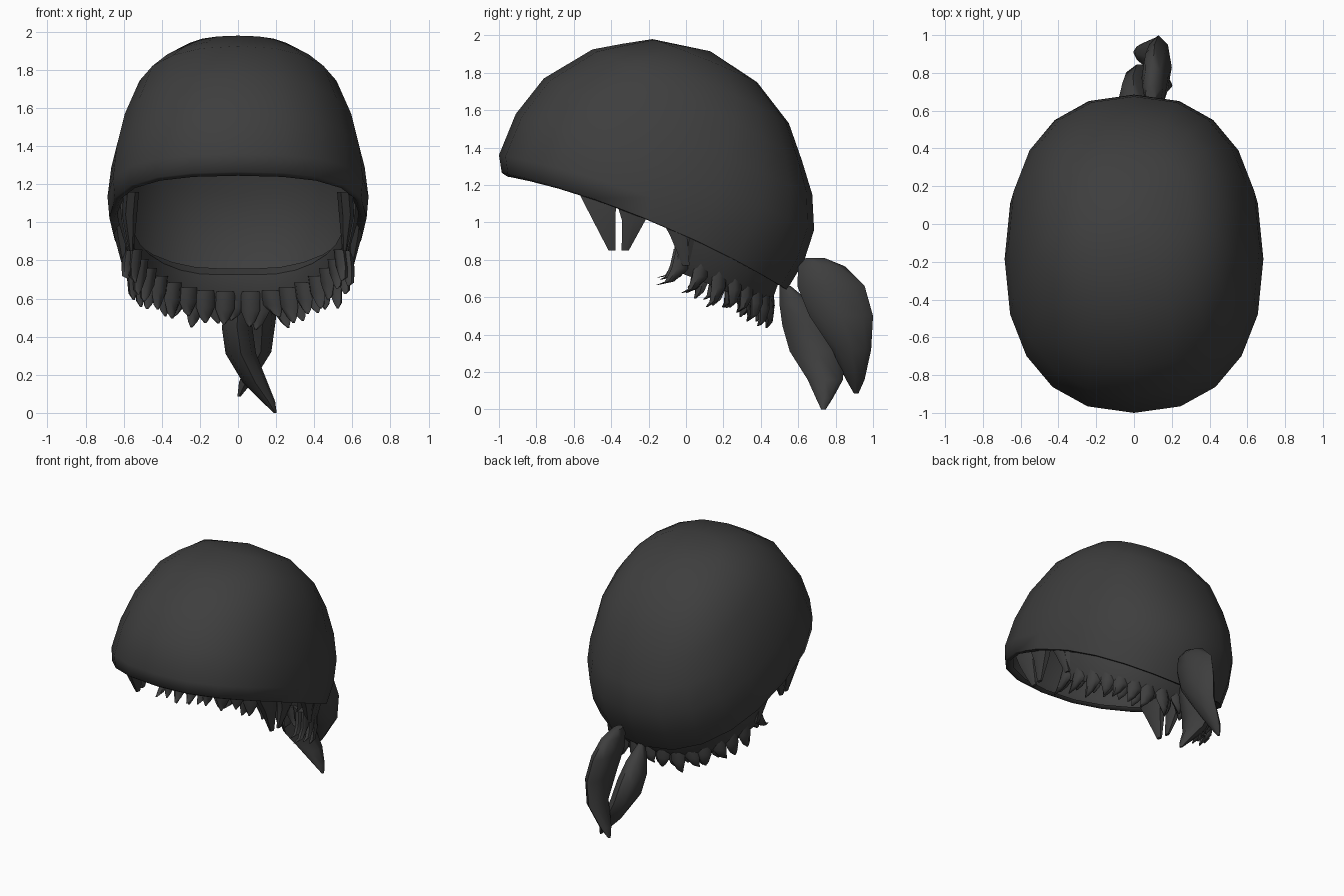
import bpy, bmesh, math, random
from mathutils import Vector

if "Cube" in bpy.data.objects:
    bpy.data.objects.remove(bpy.data.objects["Cube"])

random.seed(4)
cloth = bpy.data.materials.new("charcoal")
cloth.diffuse_color = (0.048, 0.048, 0.048, 1)
cloth.use_nodes = True
cloth.node_tree.nodes["Principled BSDF"].inputs["Base Color"].default_value = cloth.diffuse_color


def finish(name, bm, angle=50):
    bmesh.ops.recalc_face_normals(bm, faces=bm.faces)
    me = bpy.data.meshes.new(name)
    bm.to_mesh(me)
    bm.free()
    me.materials.append(cloth)
    ob = bpy.data.objects.new(name, me)
    bpy.context.collection.objects.link(ob)
    bpy.ops.object.select_all(action='DESELECT')
    ob.select_set(True)
    bpy.context.view_layer.objects.active = ob
    bpy.ops.object.shade_smooth_by_angle(angle=math.radians(angle))
    return ob


def bridge(bm, a, b, closed=True):
    n = len(a)
    for i in range(n if closed else n - 1):
        j = (i + 1) % n
        bm.faces.new((a[i], a[j], b[j], b[i]))


def lock(bm, rings, turn=0.0, sides=8):
    """Tapered lock of stacked ellipses: (centre, half width x, half width y)."""
    loops = []
    for c, wx, wy in rings:
        loop = []
        for i in range(sides):
            t = math.tau * i / sides
            u, v = wx * math.cos(t), wy * math.sin(t)
            loop.append(bm.verts.new(Vector(c) + Vector((
                u * math.cos(turn) - v * math.sin(turn),
                u * math.sin(turn) + v * math.cos(turn), 0))))
        loops.append(loop)
    for a, b in zip(loops, loops[1:]):
        bridge(bm, a, b)
    bm.faces.new(loops[0])
    bm.faces.new(loops[-1])


def power(v, e):
    return math.copysign(abs(v) ** e, v)


def ring_point(a, front, back, w, bend):
    """Point on a tilted, slightly squared oval; a = 0 is the front."""
    f, b = Vector(front), Vector(back)
    s = math.sin(a)
    p = (f + b) / 2 + (f - b) / 2 * power(math.cos(a), 0.87)
    return Vector((power(s, 0.87) * w, p.x, p.y + bend * s * s))


# cap: tilted rings from the rim to the crown (front y/z, back y/z, half width, bend)
RIM = ((-0.985, 1.265), (0.54, 0.64), 0.675, 0.07)
RINGS = [
    ((-0.93, 1.26), (0.49, 0.67), 0.625, 0.08),
    ((-0.955, 1.245), (0.52, 0.65), 0.65, 0.07),
    RIM,
    ((-1.0, 1.36), (0.63, 0.79), 0.685, 0.06),
    ((-0.91, 1.58), (0.685, 0.96), 0.665, 0.02),
    ((-0.76, 1.77), (0.675, 1.15), 0.62, 0.0),
    ((-0.50, 1.925), (0.62, 1.33), 0.54, 0.01),
    ((-0.34, 1.955), (0.55, 1.53), 0.445, 0.01),
    ((-0.18, 1.98), (0.38, 1.75), 0.30, 0.01),
]
N = 20
bm = bmesh.new()
loops = [[bm.verts.new(ring_point(math.tau * i / N, *r)) for i in range(N)] for r in RINGS]
for a, b in zip(loops, loops[1:]):
    bridge(bm, a, b)
crown = bm.verts.new((0, 0.13, 1.915))
for i in range(N):
    bm.faces.new((loops[-1][i], loops[-1][(i + 1) % N], crown))
finish("cap", bm, 70)


def under(deg, s, dz):
    """Point inside the rim, scaled towards the middle of the opening."""
    p = ring_point(math.radians(deg), *RIM)
    return Vector((p.x * s, -0.22 + (p.y + 0.22) * s, p.z + dz))


def backness(deg):
    return 1 - abs(deg - 180) / 78


# hair band: curved strip under the back half of the rim
bm = bmesh.new()
rows = []
for s, dz0, dz1 in ((0.93, 0.06, 0.12), (0.82, 0.0, 0.09), (0.82, -0.10, 0.0),
                    (0.86, -0.20, -0.07), (0.91, -0.14, -0.03), (0.95, 0.0, 0.05)):
    rows.append([bm.verts.new(under(d, s, dz0 + (dz1 - dz0) * backness(d)))
                 for d in range(102, 259, 12)])
for a, b in zip(rows, rows[1:]):
    bridge(bm, a, b, closed=False)
finish("hair_band", bm)

# hair fringe: two staggered rows of curved pointed tufts hanging from the band
bm = bmesh.new()
for count, s_in, extra in ((17, 0.87, 0.0), (16, 0.82, 0.02)):
    for i in range(count):
        d = 106 + 148 * i / (count - 1)
        k = backness(d)
        drop = -0.32 + 0.14 * k + random.uniform(-0.025, 0.035) + extra
        lean = random.uniform(-4, 4) + 9 * (d - 180) / 78
        top = under(d, s_in, -0.06 + 0.06 * k)
        mid = under(d + lean * 0.2, s_in + 0.01, drop * 0.55)
        low = under(d + lean * 0.6, s_in + 0.01, drop * 0.85)
        tip = under(d + lean, s_in - 0.01, drop)
        turn = math.atan2(top.y + 0.22, top.x) + math.pi / 2
        lock(bm, [(top, 0.05, 0.03), (mid, 0.05, 0.03), (low, 0.026, 0.02),
                  (tip, 0.006, 0.005)], turn, 6)
finish("hair_fringe", bm)

# side locks: flat pointed strands in front of each ear, mirrored
bm = bmesh.new()
for m in (-1, 1):
    for base, mid, tip, w in (
            ((0.56, -0.47, 1.16), (0.57, -0.445, 1.04), (0.56, -0.395, 0.85), 0.12),
            ((0.60, -0.28, 1.12), (0.59, -0.28, 1.01), (0.57, -0.325, 0.85), 0.11),
            ((0.62, -0.07, 1.03), (0.61, -0.04, 0.93), (0.595, 0.0, 0.77), 0.08),
            ((0.60, 0.03, 1.00), (0.59, 0.015, 0.9), (0.58, 0.0, 0.78), 0.05)):
        b, c, t = (Vector((m * p[0], p[1], p[2])) for p in (base, mid, tip))
        lock(bm, [(b, 0.04, w), (c, 0.04, w * 0.65), (t, 0.012, 0.022)], 0, 6)
finish("side_locks", bm)

# inner tail of the knot
bm = bmesh.new()
lock(bm, [((0.00, 0.53, 0.66), 0.02, 0.03), ((0.00, 0.59, 0.56), 0.06, 0.09),
          ((-0.005, 0.65, 0.45), 0.08, 0.135), ((0.015, 0.70, 0.31), 0.08, 0.145),
          ((0.09, 0.745, 0.16), 0.065, 0.095), ((0.16, 0.74, 0.06), 0.035, 0.045),
          ((0.195, 0.735, 0.0), 0.008, 0.012)])
finish("inner_tail", bm)

# outer tail of the knot
bm = bmesh.new()
lock(bm, [((0.09, 0.69, 0.81), 0.03, 0.05), ((0.10, 0.725, 0.765), 0.055, 0.125),
          ((0.11, 0.775, 0.66), 0.07, 0.18), ((0.13, 0.83, 0.50), 0.07, 0.17),
          ((0.12, 0.885, 0.32), 0.055, 0.105), ((0.04, 0.905, 0.16), 0.035, 0.05),
          ((0.005, 0.91, 0.085), 0.008, 0.012)])
finish("outer_tail", bm)
